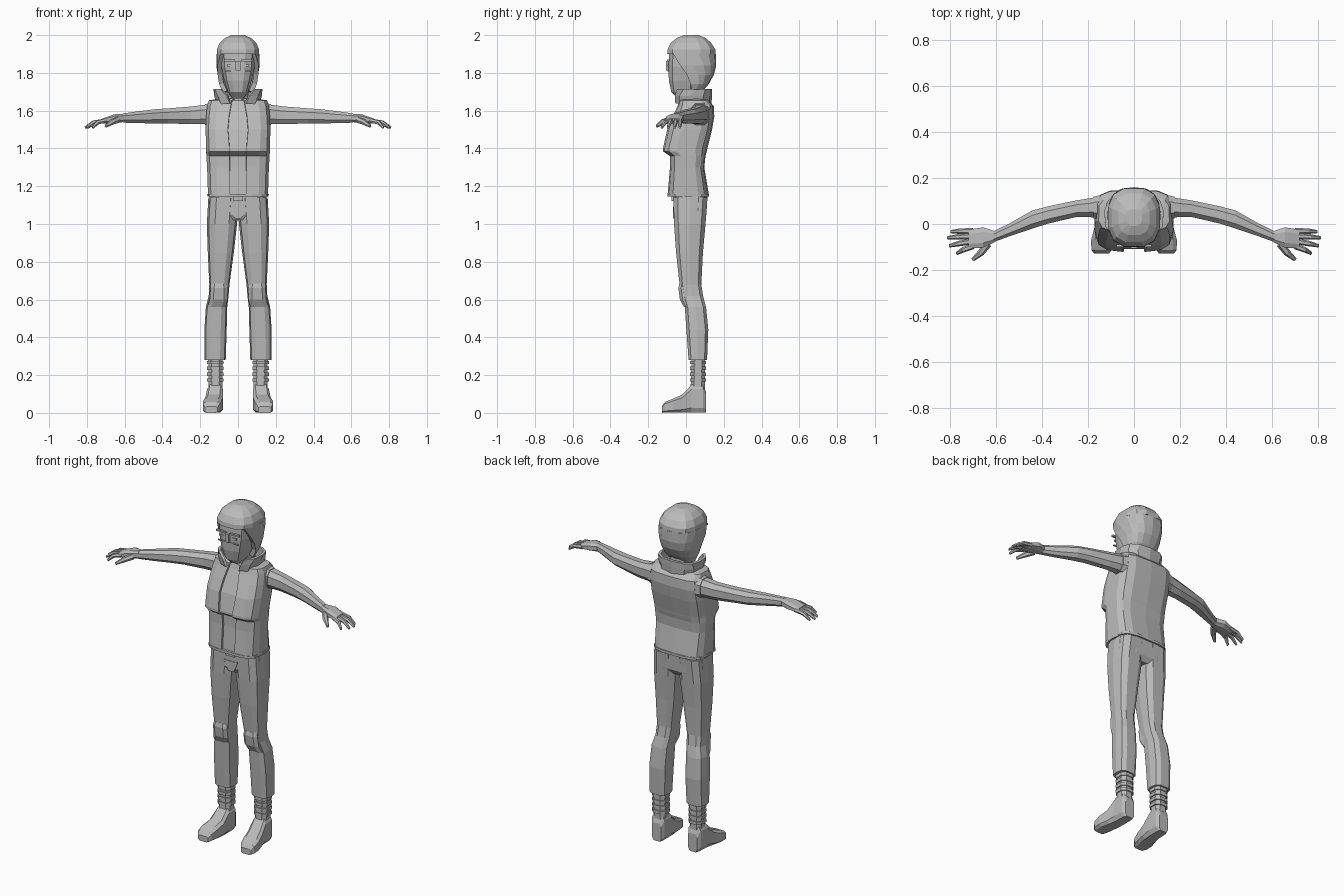
import bpy, bmesh
from math import sin, cos, pi
from mathutils import Vector

cube = bpy.data.objects.get("Cube")
if cube:
    bpy.data.objects.remove(cube)

grey = bpy.data.materials.new("plain_grey")
grey.use_nodes = True
colour = (0.5, 0.5, 0.5, 1)
grey.diffuse_color = colour
grey.node_tree.nodes["Principled BSDF"].inputs["Base Color"].default_value = colour


def power(value, p):
    return (1 if value >= 0 else -1) * abs(value) ** p


def place(axis, t, a, b):
    return {"x": (t, a, b), "y": (a, t, b), "z": (a, b, t)}[axis]


def finish(name, bm, mirror=False, shell=0):
    """Turn a bmesh into a named object, optionally mirrored or thickened."""
    bmesh.ops.recalc_face_normals(bm, faces=bm.faces)
    mesh = bpy.data.meshes.new(name)
    bm.to_mesh(mesh)
    bm.free()
    mesh.materials.append(grey)
    obj = bpy.data.objects.new(name, mesh)
    bpy.context.collection.objects.link(obj)
    if shell:
        mod = obj.modifiers.new("shell", "SOLIDIFY")
        mod.thickness = shell
        mod.offset = -1
    if mirror:
        obj.modifiers.new("mirror", "MIRROR").use_mirror_merge = False
    return obj


def loft(name, axis, sections, sides=10, p=0.75, mirror=False, shell=0, caps=True):
    """Skin rings (position, a low, a high, b low, b high[, front gap angle])."""
    bm = bmesh.new()
    is_open = len(sections[0]) > 5
    rings = []
    for t, a0, a1, b0, b1, *gap in sections:
        g = gap[0] if gap else 0
        ring = []
        for i in range(sides + is_open):
            turn = i / sides if is_open else (i + 0.5) / sides
            angle = -pi / 2 + g + turn * (2 * pi - 2 * g)
            a = (a0 + a1) / 2 + (a1 - a0) / 2 * power(cos(angle), p)
            b = (b0 + b1) / 2 + (b1 - b0) / 2 * power(sin(angle), p)
            ring.append(bm.verts.new(place(axis, t, a, b)))
        rings.append(ring)
    for low, high in zip(rings, rings[1:]):
        for i in range(sides):
            j = (i + 1) % len(low)
            bm.faces.new((low[i], low[j], high[j], high[i]))
    if caps and not is_open:
        bm.faces.new(rings[0])
        bm.faces.new(rings[-1])
    return finish(name, bm, mirror, shell)


def box(name, centre, size, mirror=False, taper=1):
    """Box whose lower end can be scaled by taper."""
    bm = bmesh.new()
    bmesh.ops.create_cube(bm, size=1)
    for v in bm.verts:
        k = taper if v.co.z < 0 else 1
        v.co = Vector(centre) + Vector((v.co.x * size[0] * k, v.co.y * size[1], v.co.z * size[2]))
    return finish(name, bm, mirror)


def finger(name, points, radii):
    """Bent, tapering finger through a few points."""
    bm = bmesh.new()
    rings = []
    direction = (Vector(points[-1]) - Vector(points[0])).normalized()
    side = direction.cross(Vector((0, 0, 1))).normalized()
    up = side.cross(direction)
    for point, r in zip(points, radii):
        rings.append([bm.verts.new(Vector(point) + r * (side * cos(k * pi / 3) + up * sin(k * pi / 3)))
                      for k in range(6)])
    for low, high in zip(rings, rings[1:]):
        for i in range(6):
            j = (i + 1) % 6
            bm.faces.new((low[i], low[j], high[j], high[i]))
    bm.faces.new(rings[0])
    bm.faces.new(rings[-1])
    return finish(name, bm, mirror=True)


# Head: face, helmet dome and the lower shell open at the front
loft("face", "z", [
    (1.67, -.035, .035, -.05, .05), (1.7, -.055, .055, -.08, .08),
    (1.76, -.075, .075, -.093, .1), (1.83, -.09, .09, -.096, .12),
    (1.92, -.095, .095, -.09, .12)], sides=12, p=0.7)
loft("helmet_dome", "z", [
    (1.9, -.115, .115, -.103, .16), (1.925, -.115, .115, -.1, .158),
    (1.96, -.098, .098, -.082, .135), (1.985, -.07, .07, -.05, .105),
    (2, -.035, .035, -.01, .065)], sides=12, p=0.75)
loft("helmet_shell", "z", [
    (1.9, -.115, .115, -.103, .16, .85), (1.84, -.115, .115, -.1, .16, 1.2),
    (1.79, -.108, .108, -.09, .148, 1.45), (1.74, -.1, .1, -.06, .12, 1.55),
    (1.695, -.08, .08, -.02, .08, 1.55)], sides=10, p=0.75, shell=.025)
box("brow", (.045, -.094, 1.865), (.06, .012, .01), mirror=True)
box("eye", (.042, -.094, 1.84), (.032, .006, .01), mirror=True)
box("nose", (0, -.098, 1.838), (.026, .016, .05))
box("mask_edge", (0, -.094, 1.81), (.13, .008, .006))

# Neck and raised collar
loft("neck", "z", [(1.62, -.06, .06, -.01, .11), (1.72, -.055, .055, -.015, .1)])
loft("collar", "z", [
    (1.64, -.1, .1, -.045, .12, .25), (1.68, -.112, .112, -.05, .123, .35),
    (1.715, -.115, .115, -.05, .123, .7)], sides=10, p=0.7, shell=.015)

# Shirt under an open vest, with a chest ledge
torso = [
    (1.15, -.16, .16, -.098, .122, .09), (1.3, -.165, .165, -.085, .097, .09),
    (1.36, -.169, .169, -.085, .103, .09), (1.385, -.17, .17, -.122, .11, .09),
    (1.4, -.17, .17, -.122, .113, .09), (1.5, -.173, .173, -.1, .138, .12),
    (1.57, -.17, .17, -.07, .15, .1), (1.625, -.165, .165, -.045, .147, .07),
    (1.655, -.155, .155, -.035, .12, .06), (1.665, -.09, .09, -.02, .1, .06)]
loft("vest", "z", torso, sides=14, p=0.55, shell=.012)
inset = .012
loft("shirt", "z", [(z, x0 + inset, x1 - inset, y0 + inset, y1 - inset)
                    for z, x0, x1, y0, y1, gap in torso], sides=14, p=0.55)
loft("vest_hem", "z", [(1.145, -.162, .162, -.1, .124), (1.16, -.163, .163, -.1, .124)],
     sides=14, p=0.55)
loft("armhole_rim", "x", [(.145, .015, .13, 1.515, 1.645), (.175, .02, .122, 1.522, 1.638)],
     sides=8, p=0.85, mirror=True)

# Arm with wrist and palm
loft("arm", "x", [
    (.13, .025, .125, 1.525, 1.64), (.25, .028, .105, 1.525, 1.625),
    (.37, 0, .08, 1.53, 1.615), (.44, -.022, .062, 1.53, 1.61),
    (.54, -.055, .005, 1.532, 1.597), (.61, -.08, -.03, 1.535, 1.587)],
    sides=8, p=0.85, mirror=True)
loft("palm", "x", [
    (.605, -.08, -.03, 1.538, 1.585), (.655, -.105, -.012, 1.535, 1.582),
    (.72, -.108, -.022, 1.53, 1.558)], sides=8, p=0.7, mirror=True)
knuckles = [("little", -.03, .795, -.033), ("ring", -.052, .81, -.06),
            ("middle", -.075, .802, -.095), ("index", -.097, .77, -.128)]
for label, y, tip_x, tip_y in knuckles:
    middle = (.71 + .55 * (tip_x - .71), (y + tip_y) / 2, 1.538)
    finger(label + "_finger", [(.7, y, 1.547), middle, (tip_x, tip_y, 1.51)], (.013, .012, .007))
finger("thumb", [(.635, -.085, 1.552), (.665, -.125, 1.54), (.7, -.155, 1.518)], (.018, .015, .008))

# Trousers
loft("hips", "z", [(1.02, -.15, .15, -.05, .09), (1.05, -.158, .158, -.066, .11),
                   (1.155, -.154, .154, -.068, .115)], sides=12, p=0.55)
loft("leg", "z", [
    (1.14, -.005, .157, -.07, .117), (1, .005, .165, -.066, .106),
    (.85, .022, .16, -.055, .092), (.68, .045, .152, -.036, .083),
    (.62, .05, .155, -.026, .092), (.56, .057, .17, -.008, .108),
    (.44, .06, .178, 0, .12), (.28, .065, .178, .012, .113)],
    sides=10, p=0.65, mirror=True)
loft("knee_pad", "z", [
    (.56, .063, .163, -.012, .05), (.6, .052, .152, -.034, .04),
    (.66, .052, .148, -.042, .03), (.685, .06, .142, -.037, .03)],
    sides=8, p=0.6, mirror=True)
box("belt_buckle", (0, -.071, 1.135), (.055, .012, .025))
box("fly_flap", (0, -.064, 1.06), (.09, .008, .06), taper=.4)

# Boots: strapped shaft and angular foot
loft("boot_shaft", "z", [(.13, .08, .158, .022, .102), (.29, .08, .16, .028, .104)],
     sides=8, p=0.75, mirror=True)
for i in range(4):
    z = .165 + .031 * i
    loft("boot_strap", "z", [(z, .073, .166, .018, .109), (z + .018, .073, .167, .018, .109)],
         sides=8, p=0.75, mirror=True)
loft("boot_foot", "y", [
    (.107, .088, .15, 0, .11), (.09, .078, .162, 0, .155), (.03, .077, .165, 0, .152),
    (-.02, .078, .175, 0, .098), (-.07, .085, .188, 0, .076),
    (-.112, .095, .187, 0, .058), (-.128, .107, .175, 0, .035)],
    sides=8, p=0.45, mirror=True)
